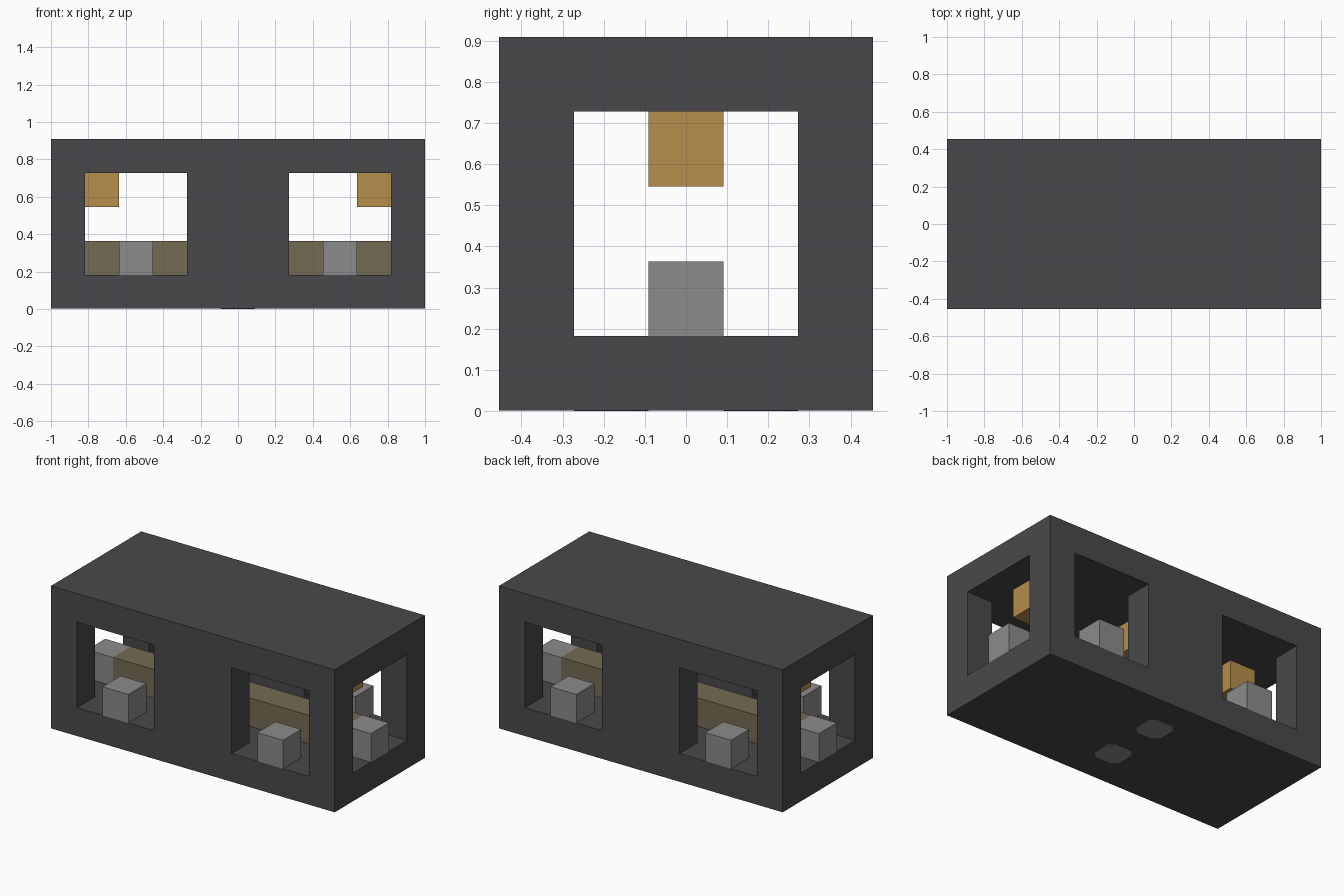
import bpy
import bmesh
from mathutils import Vector

U = 1 / 11  # building unit: the body is 22 x 10 x 10 units

cube = bpy.data.objects.get("Cube")
if cube:
    bpy.data.objects.remove(cube, do_unlink=True)


def material(name, rgb):
    linear = [((c / 255 + 0.055) / 1.055) ** 2.4 for c in rgb] + [1.0]
    mat = bpy.data.materials.new(name)
    mat.use_nodes = True
    mat.diffuse_color = linear
    node = next(n for n in mat.node_tree.nodes if n.type == "BSDF_PRINCIPLED")
    node.inputs["Base Color"].default_value = linear
    return mat


CHARCOAL = material("charcoal", (73, 72, 76))
GREY = material("mid_grey", (139, 139, 139))
AMBER = material("amber", (182, 142, 74))
OLIVE = material("olive_brown", (116, 107, 82))


def finish(name, bm, mat):
    bmesh.ops.recalc_face_normals(bm, faces=bm.faces)
    mesh = bpy.data.meshes.new(name)
    bm.to_mesh(mesh)
    bm.free()
    mesh.materials.append(mat)
    obj = bpy.data.objects.new(name, mesh)
    bpy.context.collection.objects.link(obj)
    return obj


def box(name, center, size, mat, chamfer=0):
    """Box in building units, optionally with chamfered upright edges."""
    bm = bmesh.new()
    bmesh.ops.create_cube(bm, size=1)
    for v in bm.verts:
        v.co = Vector([(c + p * s) * U for c, p, s in zip(center, v.co, size)])
    if chamfer:
        upright = [e for e in bm.edges
                   if abs(e.verts[0].co.z - e.verts[1].co.z) > 1e-5]
        bmesh.ops.bevel(bm, geom=upright, offset=chamfer * U, segments=1,
                        affect='EDGES')
    return finish(name, bm, mat)


# Body: floor and roof slabs joined by posts, open at the windows and ends
GRID = ([-11, -9, -3, 3, 9, 11], [-5, -3, 3, 5], [0.02, 2, 8, 10])


def solid(cell):
    if any(i < 0 or i >= len(g) - 1 for i, g in zip(cell, GRID)):
        return False
    x, y, z = cell
    return z != 1 or (y != 1 and x % 2 == 0)


bm = bmesh.new()
for x in range(5):
    for y in range(3):
        for z in range(3):
            cell = (x, y, z)
            if not solid(cell):
                continue
            for axis in range(3):
                for step in (0, 1):
                    beside = list(cell)
                    beside[axis] += 2 * step - 1
                    if solid(beside):
                        continue
                    a, b = [k for k in range(3) if k != axis]
                    corners = []
                    for da, db in ((0, 0), (1, 0), (1, 1), (0, 1)):
                        idx = list(cell)
                        idx[axis] += step
                        idx[a] += da
                        idx[b] += db
                        corners.append(bm.verts.new(
                            [g[i] * U for g, i in zip(GRID, idx)]))
                    bm.faces.new(corners)
bmesh.ops.remove_doubles(bm, verts=bm.verts, dist=1e-5)
finish("body_shell", bm, CHARCOAL)

# Bar along the middle of the floor
box("floor_bar", (0, 0, 3), (18, 2, 2), OLIVE)

# Blocks on the sills of the end openings and side windows
for side, sx in (("left", 1), ("right", -1)):
    box(side + "_end_block", (10 * sx, 0, 3), (2, 2, 2), GREY)
    for face, sy in (("front", -1), ("back", 1)):
        box(f"{face}_{side}_window_block", (6 * sx, 4 * sy, 3), (2, 2, 2), GREY)

# Blocks hanging from the ceiling
for name, x in (("right", -8), ("middle", 0), ("left", 8)):
    box(name + "_ceiling_block", (x, 0, 7), (2, 2, 2), AMBER)

# Chamfered pads under the floor
for name, y in (("front", -2), ("back", 2)):
    box(name + "_underside_pad", (0, y, 0.05), (2, 2, 0.1), GREY, chamfer=0.4)
